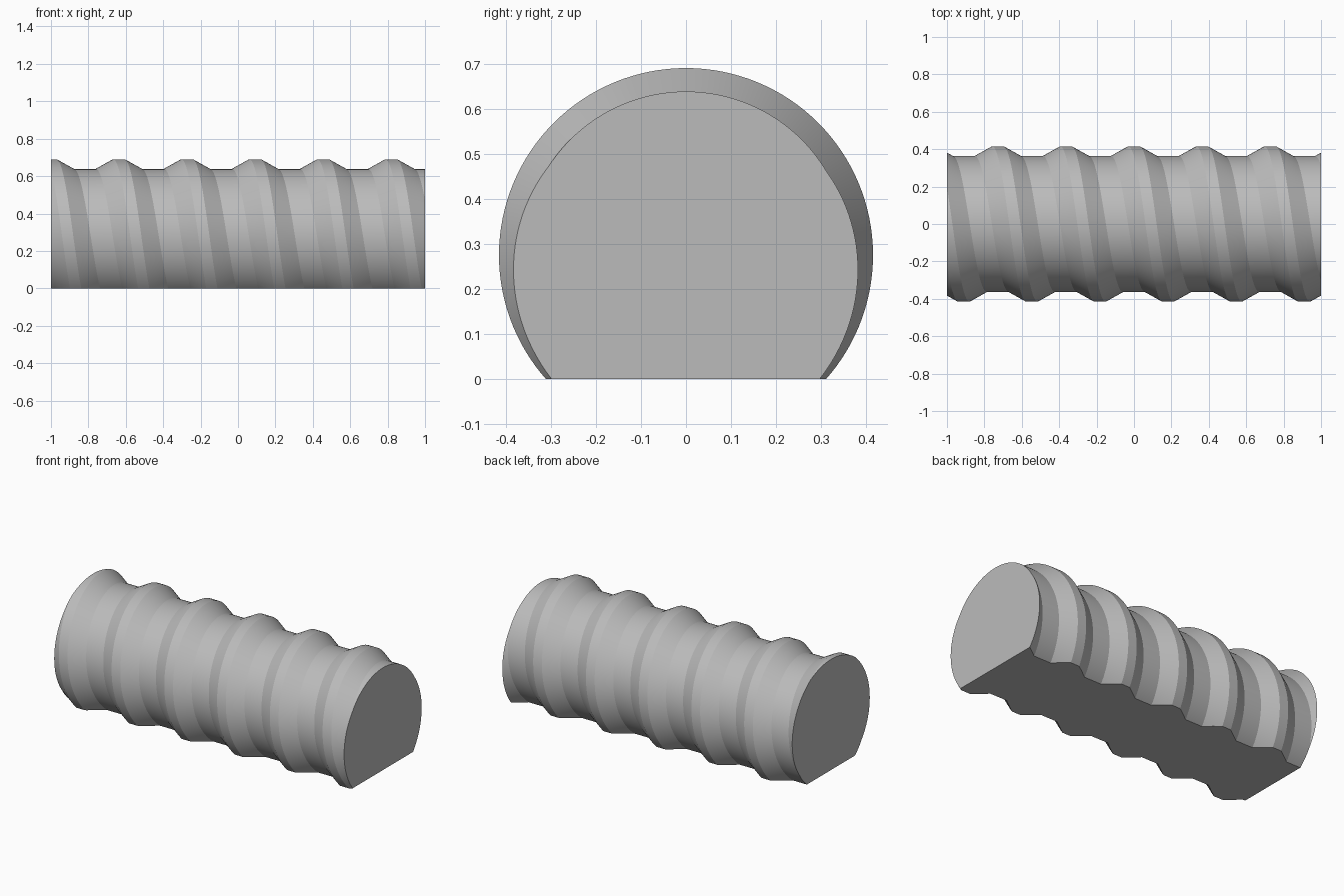
import bpy, bmesh, math

cube = bpy.data.objects.get("Cube")
if cube:
    bpy.data.objects.remove(cube, do_unlink=True)

CORE, CREST, AXIS_Z = 0.363, 0.415, 0.275   # radii and axis height
PITCH, STEPS = 0.364, 128
TURNS = range(-5, 5)
# One rib: offset along the axis, radius
RIB = [(-0.123, CORE), (-0.03, CREST), (0.03, CREST), (0.123, CORE)]

# Helical skin: the rib profile swept round the axis, joined to the next turn
bm = bmesh.new()
columns = [(t * PITCH + dx, r) for t in TURNS for dx, r in RIB]
rows = []
for i in range(STEPS):
    a = math.tau * i / STEPS
    rows.append([bm.verts.new((x + PITCH * i / STEPS, r * math.cos(a),
                               AXIS_Z + r * math.sin(a))) for x, r in columns])
rows.append(rows[0][len(RIB):])
for row, after in zip(rows, rows[1:]):
    for j in range(min(len(row), len(after)) - 1):
        bm.faces.new((row[j], row[j + 1], after[j + 1], after[j]))

# Trim both ends and the flat base, capping each cut
for point, normal in (((1, 0, 0), (1, 0, 0)),
                      ((-1, 0, 0), (-1, 0, 0)),
                      ((0, 0, 0), (0, 0, -1))):
    bmesh.ops.bisect_plane(bm, geom=bm.verts[:] + bm.edges[:] + bm.faces[:],
                           dist=1e-6, plane_co=point, plane_no=normal,
                           clear_outer=True)
    if normal[0] == 0:
        rim = [e for e in bm.edges if e.is_boundary]
    else:
        rim = [e for e in bm.edges if e.is_boundary
               and all(abs(v.co.x - point[0]) < 1e-4 for v in e.verts)]
    bmesh.ops.contextual_create(bm, geom=rim)
bmesh.ops.recalc_face_normals(bm, faces=bm.faces[:])

mesh = bpy.data.meshes.new("ribbed_bar")
bm.to_mesh(mesh)
bm.free()
bar = bpy.data.objects.new("ribbed_bar", mesh)
bpy.context.collection.objects.link(bar)

# Plain grey
grey = bpy.data.materials.new("grey")
grey.use_nodes = True
colour = (0.5, 0.5, 0.5, 1)
grey.diffuse_color = colour
grey.node_tree.nodes["Principled BSDF"].inputs["Base Color"].default_value = colour
mesh.materials.append(grey)

bpy.context.view_layer.objects.active = bar
bar.select_set(True)
bpy.ops.object.shade_smooth_by_angle(angle=math.radians(20))
